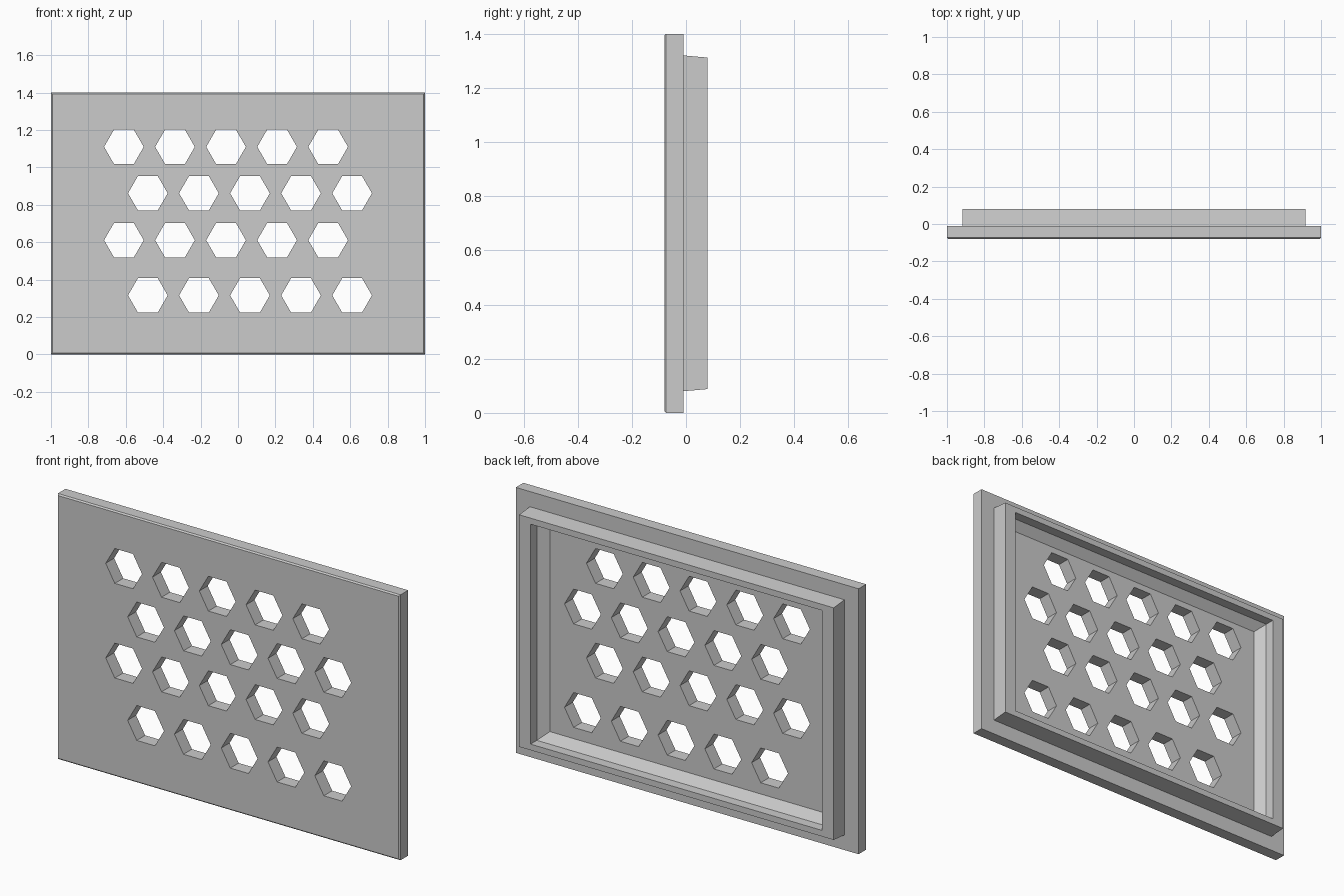
import bpy
import bmesh
from math import cos, sin, pi

cube = bpy.data.objects.get("Cube")
if cube:
    bpy.data.objects.remove(cube, do_unlink=True)

HEIGHT = 1.4
MID = HEIGHT / 2

grey = bpy.data.materials.new("plain_grey")
grey.use_nodes = True
colour = (0.6, 0.6, 0.6, 1)
grey.diffuse_color = colour
grey.node_tree.nodes["Principled BSDF"].inputs["Base Color"].default_value = colour


def rectangle(half_x, half_z, y):
    return [(sx * half_x, y, MID + sz * half_z)
            for sx, sz in ((-1, -1), (1, -1), (1, 1), (-1, 1))]


def hexagon(x, z, radius, y):
    return [(x + radius * cos(i * pi / 3), y, z + radius * sin(i * pi / 3))
            for i in range(6)]


def loft(bm, sections):
    """Join the sections in order and cap both ends."""
    rings = [[bm.verts.new(p) for p in s] for s in sections]
    n = len(rings[0])
    for a, b in zip(rings, rings[1:]):
        for i in range(n):
            j = (i + 1) % n
            bm.faces.new((a[i], a[j], b[j], b[i]))
    bm.faces.new(rings[0])
    bm.faces.new(rings[-1])


def make_object(name, bm):
    bmesh.ops.recalc_face_normals(bm, faces=bm.faces)
    mesh = bpy.data.meshes.new(name)
    bm.to_mesh(mesh)
    bm.free()
    mesh.materials.append(grey)
    obj = bpy.data.objects.new(name, mesh)
    bpy.context.collection.objects.link(obj)
    return obj


# Panel with chamfered front edge, raised back rim and sloped recess
bm = bmesh.new()
loft(bm, [rectangle(*s) for s in (
    (0.993, 0.693, -0.08),    # front face
    (1.0, 0.7, -0.073),       # chamfer
    (1.0, 0.7, -0.01),        # back of flange
    (0.918, 0.62, -0.01),     # rim foot
    (0.918, 0.612, 0.08),     # rim outer edge
    (0.851, 0.58, 0.08),      # rim inner edge
    (0.851, 0.58, 0.028),     # top of inner slope
    (0.802, 0.535, -0.01),    # recess floor
)])
panel = make_object("perforated_panel", bm)

# Staggered rows of hexagonal holes
bm = bmesh.new()
for row, z in enumerate((1.11, 0.862, 0.611, 0.316)):
    for col in range(5):
        x = -0.61 + 0.273 * col + 0.128 * (row % 2)
        loft(bm, [hexagon(x, z, 0.106, y) for y in (-0.2, 0.2)])
cutter = make_object("hole_cutter", bm)
cutter.hide_render = True

cut = panel.modifiers.new("holes", 'BOOLEAN')
cut.operation = 'DIFFERENCE'
cut.solver = 'EXACT'
cut.object = cutter
bpy.context.view_layer.objects.active = panel
bpy.ops.object.modifier_apply(modifier=cut.name)
bpy.data.objects.remove(cutter, do_unlink=True)
